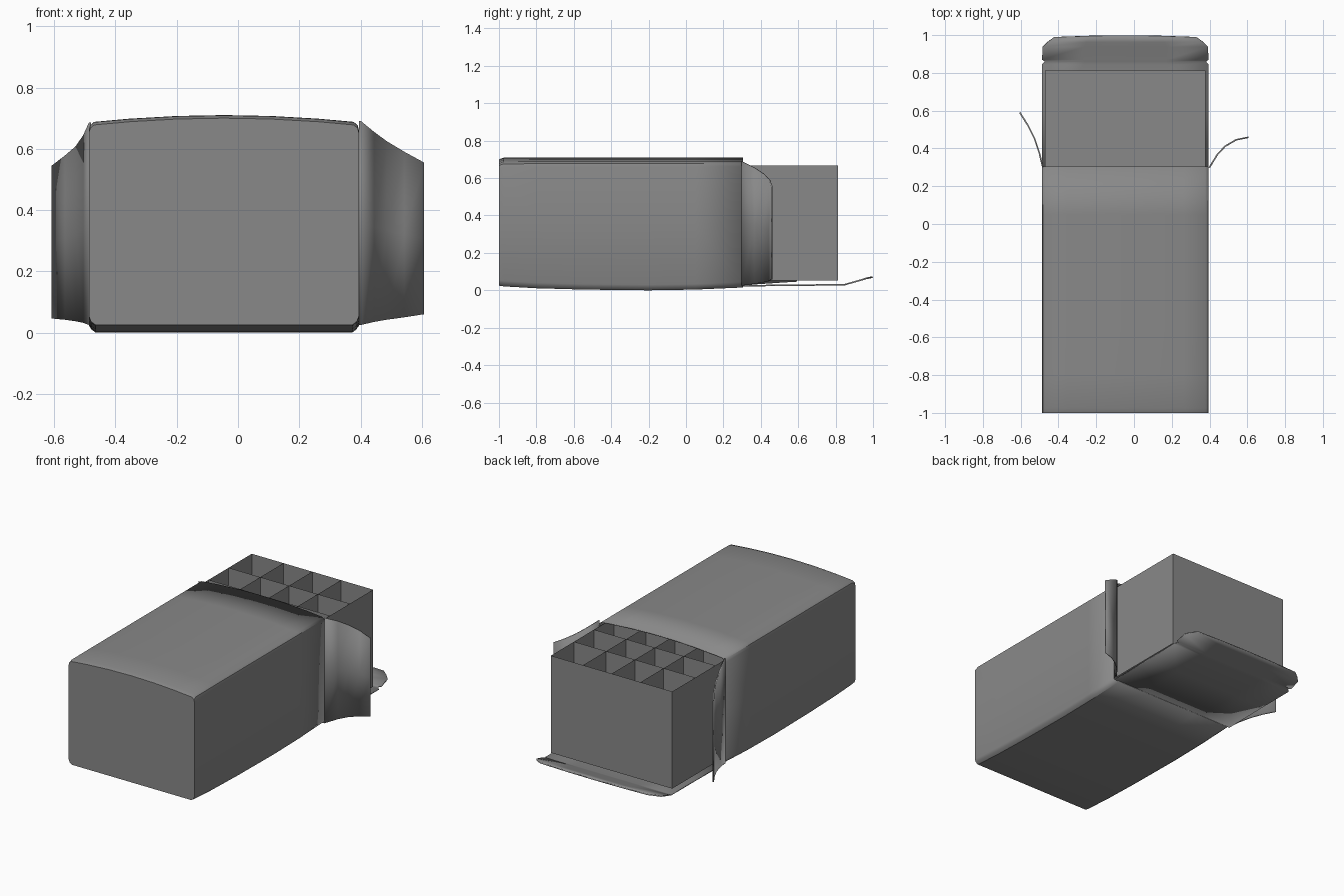
import bpy, bmesh, math

if "Cube" in bpy.data.objects:
    bpy.data.objects.remove(bpy.data.objects["Cube"], do_unlink=True)

card = bpy.data.materials.new("grey_cardboard")
card.use_nodes = True
card.diffuse_color = (0.25, 0.25, 0.25, 1)
card.node_tree.nodes["Principled BSDF"].inputs["Base Color"].default_value = (0.25, 0.25, 0.25, 1)


def finish(bm, name, thickness=0, bevel=0):
    """Turn a bmesh into a smooth-shaded cardboard part."""
    bmesh.ops.recalc_face_normals(bm, faces=bm.faces)
    mesh = bpy.data.meshes.new(name)
    bm.to_mesh(mesh)
    bm.free()
    mesh.materials.append(card)
    ob = bpy.data.objects.new(name, mesh)
    bpy.context.collection.objects.link(ob)
    if thickness:
        mod = ob.modifiers.new("Thickness", "SOLIDIFY")
        mod.thickness = thickness
        mod.offset = -1
    if bevel:
        mod = ob.modifiers.new("Soft edges", "BEVEL")
        mod.width = bevel
        mod.segments = 2
        mod.limit_method = "ANGLE"
    bpy.ops.object.select_all(action="DESELECT")
    ob.select_set(True)
    bpy.context.view_layer.objects.active = ob
    bpy.ops.object.shade_smooth_by_angle(angle=math.radians(35))
    return ob


def loft(rows, closed=False):
    """Skin successive rows of points."""
    bm = bmesh.new()
    grid = [[bm.verts.new(p) for p in row] for row in rows]
    n = len(grid[0])
    for a, b in zip(grid, grid[1:]):
        for i in range(n if closed else n - 1):
            j = (i + 1) % n
            bm.faces.new((a[i], a[j], b[j], b[i]))
    return bm, grid


LEFT, RIGHT = -0.487, 0.395
MID, HALF = (LEFT + RIGHT) / 2, (RIGHT - LEFT) / 2


def section(y, bottom, crown):
    """Sleeve cross-section: arched top, straight sides, nearly flat base."""
    top = [(u, crown - 0.024 * u * u) for u in (-0.96, -0.7, -0.35, 0, 0.35, 0.7, 0.96)]
    right = [(0.99, crown - 0.033), (1, crown - 0.05), (1, 0.35), (1, bottom + 0.03), (0.985, bottom + 0.012)]
    base = [(u, bottom) for u in (0.95, 0.4, -0.4, -0.95)]
    left = [(-u, z) for u, z in reversed(right)]
    return [(MID + HALF * u, y, z) for u, z in top + right + base + left]


# Outer sleeve, closed at the front and open at the back
stations = [(-1, 0.025, 0.7), (-0.975, 0.021, 0.709), (-0.8, 0.011, 0.71),
            (-0.55, 0.004, 0.71), (-0.2, 0, 0.71), (0.05, 0.004, 0.71), (0.305, 0.015, 0.71)]
bm, rings = loft([section(*s) for s in stations], closed=True)
bm.faces.new(rings[0])
finish(bm, "sleeve", 0.006)

# Side flaps curling outwards from the open end: x, y, low z, high z
right_path = [(0.395, 0.3, 0.025, 0.69), (0.438, 0.37, 0.035, 0.655),
              (0.48, 0.415, 0.042, 0.625), (0.54, 0.45, 0.05, 0.59), (0.606, 0.463, 0.06, 0.555)]
left_path = [(-0.487, 0.3, 0.025, 0.685), (-0.505, 0.375, 0.032, 0.645),
             (-0.53, 0.45, 0.037, 0.608), (-0.565, 0.52, 0.042, 0.578), (-0.608, 0.588, 0.046, 0.545)]
for name, path in (("right_side_flap", left_path), ("left_side_flap", right_path)):
    bm, _ = loft([[(x, y, lo), (x, y, (lo + hi) / 2), (x, y, hi)] for x, y, lo, hi in path])
    finish(bm, name, 0.008)

# Bottom closing flap with a notched, bent-up tuck tab: y, z, side inset
tab = [(0.3, 0.02, 0), (0.6, 0.024, 0), (0.845, 0.025, 0), (0.862, 0.03, 0.015),
       (0.872, 0.033, 0), (0.94, 0.052, 0.004), (0.965, 0.06, 0.03), (0.99, 0.066, 0.065)]
rows = [[(MID + (HALF - inset) * u, y, z) for u in (-1, -0.5, 0, 0.5, 1)] for y, z, inset in tab]
rows.append([(x, y + 0.009 * (1 - u * u), z) for (x, y, z), u in zip(rows[-1], (-1, -0.5, 0, 0.5, 1))])
bm, _ = loft(rows[:-2] + rows[-1:])
finish(bm, "bottom_flap", 0.008)

# Divided inner tray: grid of cells inset and sunk, then walls and floor
xs = [-0.472, -0.25, -0.048, 0.153, 0.378]
ys = [0.812] + [0.58 - 0.2 * i for i in range(7)] + [-0.86]
bm, grid = loft([[(x, y, 0.667) for x in xs] for y in ys])
cells = bm.faces[:]
rim = [e for e in bm.edges if e.is_boundary]
bmesh.ops.inset_individual(bm, faces=cells, thickness=0.013, use_even_offset=True)
for cell in cells:
    bottom = bmesh.ops.extrude_discrete_faces(bm, faces=[cell])["faces"][0]
    bmesh.ops.translate(bm, verts=bottom.verts, vec=(0, 0, -0.58))
skirt = bmesh.ops.extrude_edge_only(bm, edges=rim)["geom"]
lower = [v for v in skirt if isinstance(v, bmesh.types.BMVert)]
bmesh.ops.translate(bm, verts=lower, vec=(0, 0, -0.615))
bmesh.ops.contextual_create(bm, geom=[e for e in skirt if isinstance(e, bmesh.types.BMEdge)
                                      and all(v in lower for v in e.verts)])
finish(bm, "divided_tray", bevel=0.008)
